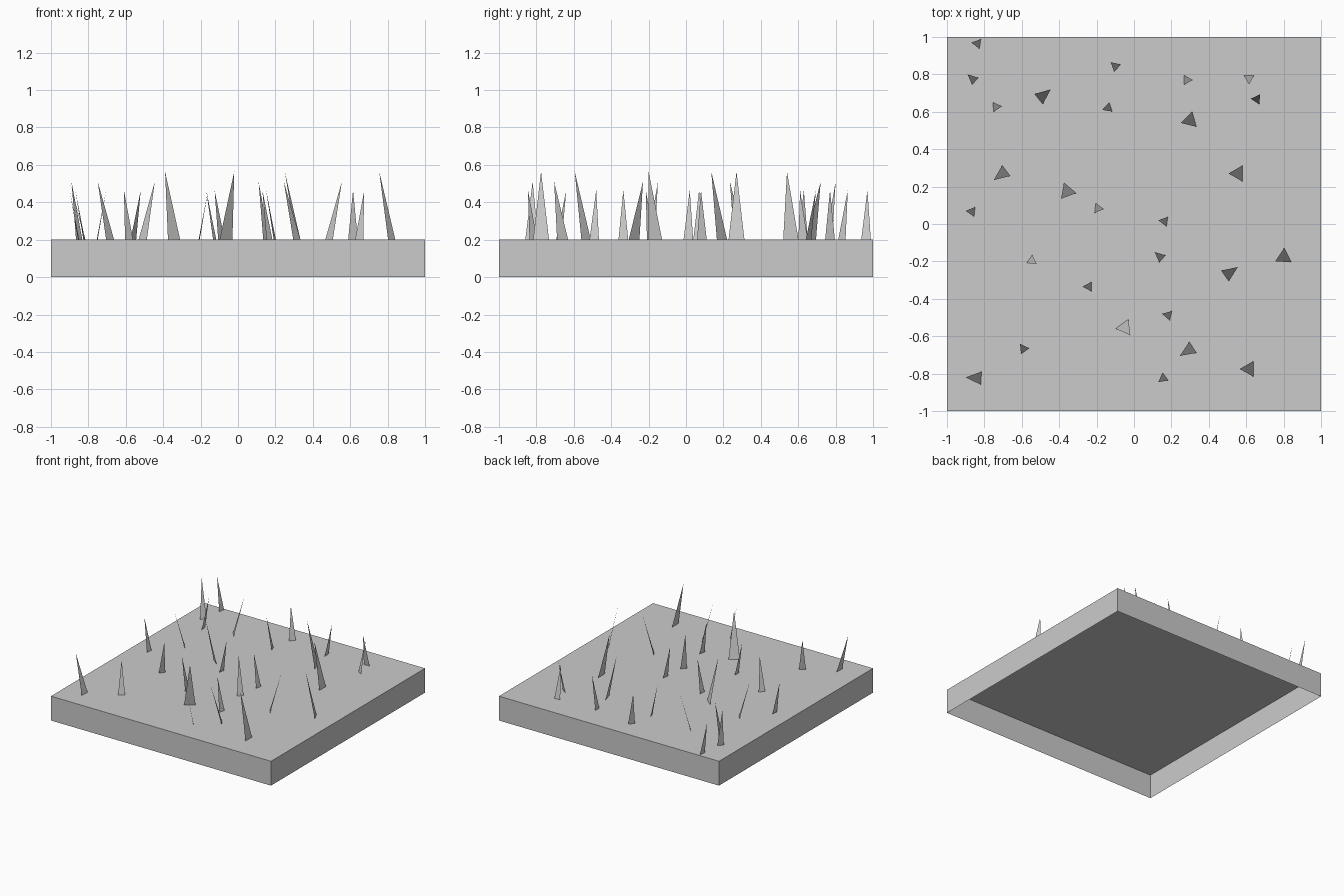
import bpy, bmesh
from math import radians, cos, sin
from mathutils import Vector

if "Cube" in bpy.data.objects:
    bpy.data.objects.remove(bpy.data.objects["Cube"])

TOP = 0.2


def make_object(name, bm):
    mesh = bpy.data.meshes.new(name)
    bm.to_mesh(mesh)
    bm.free()
    obj = bpy.data.objects.new(name, mesh)
    bpy.context.collection.objects.link(obj)
    return obj


# ground tile: a square block, open underneath
bm = bmesh.new()
bmesh.ops.create_cube(bm, size=1)
bmesh.ops.scale(bm, vec=(2, 2, TOP), verts=bm.verts)
bmesh.ops.translate(bm, vec=(0, 0, TOP / 2), verts=bm.verts)
bottom = [f for f in bm.faces if f.normal.z < -0.5]
bmesh.ops.delete(bm, geom=bottom, context='FACES_ONLY')
make_object("ground_tile", bm)


def add_blade(bm, x, y, heading, width, lean, tip_z):
    """Flat triangular blade with its tip at x, y leaning along heading."""
    a = radians(heading)
    forward = Vector((cos(a), sin(a), 0))
    side = Vector((-sin(a), cos(a), 0)) * width / 2
    tip = Vector((x, y, tip_z))
    root = Vector((x, y, TOP)) - forward * lean
    bm.faces.new([bm.verts.new(p) for p in (root - side, tip, root + side)])


# grass kinds: (width, lean, tip height), then tips as x, y, lean heading
grass = {
    "tall_grass": ((0.085, 0.075, 0.565), [
        (0.25, 0.54, 196), (0.505, 0.27, 180), (-0.39, 0.135, 230),
        (0.755, -0.2, 207), (-0.02, -0.595, 306), (0.565, -0.775, 180)]),
    "leaning_grass": ((0.07, 0.083, 0.51), [
        (-0.445, 0.72, 39), (-0.75, 0.235, 217), (0.555, -0.23, 35),
        (0.245, -0.705, 213), (-0.9, -0.82, 177)]),
    "narrow_grass": ((0.05, 0.055, 0.51), [
        (0.11, -0.15, 139), (-0.89, 0.8, 138)]),
    "short_grass": ((0.052, 0.048, 0.465), [
        (-0.87, 0.97, 171), (-0.705, 0.63, 6), (-0.125, 0.865, 139),
        (-0.17, 0.61, 199), (0.315, 0.77, 0), (0.615, 0.745, 270),
        (0.675, 0.695, 56), (-0.9, 0.07, 174), (-0.16, 0.08, 354),
        (0.13, 0.02, 171), (-0.52, -0.215, 325), (-0.275, -0.335, 180),
        (0.15, -0.48, 167), (-0.61, -0.64, 125), (0.13, -0.845, 217)]),
}
for name, (shape, tips) in grass.items():
    bm = bmesh.new()
    for x, y, heading in tips:
        add_blade(bm, x, y, heading, *shape)
    make_object(name, bm)
